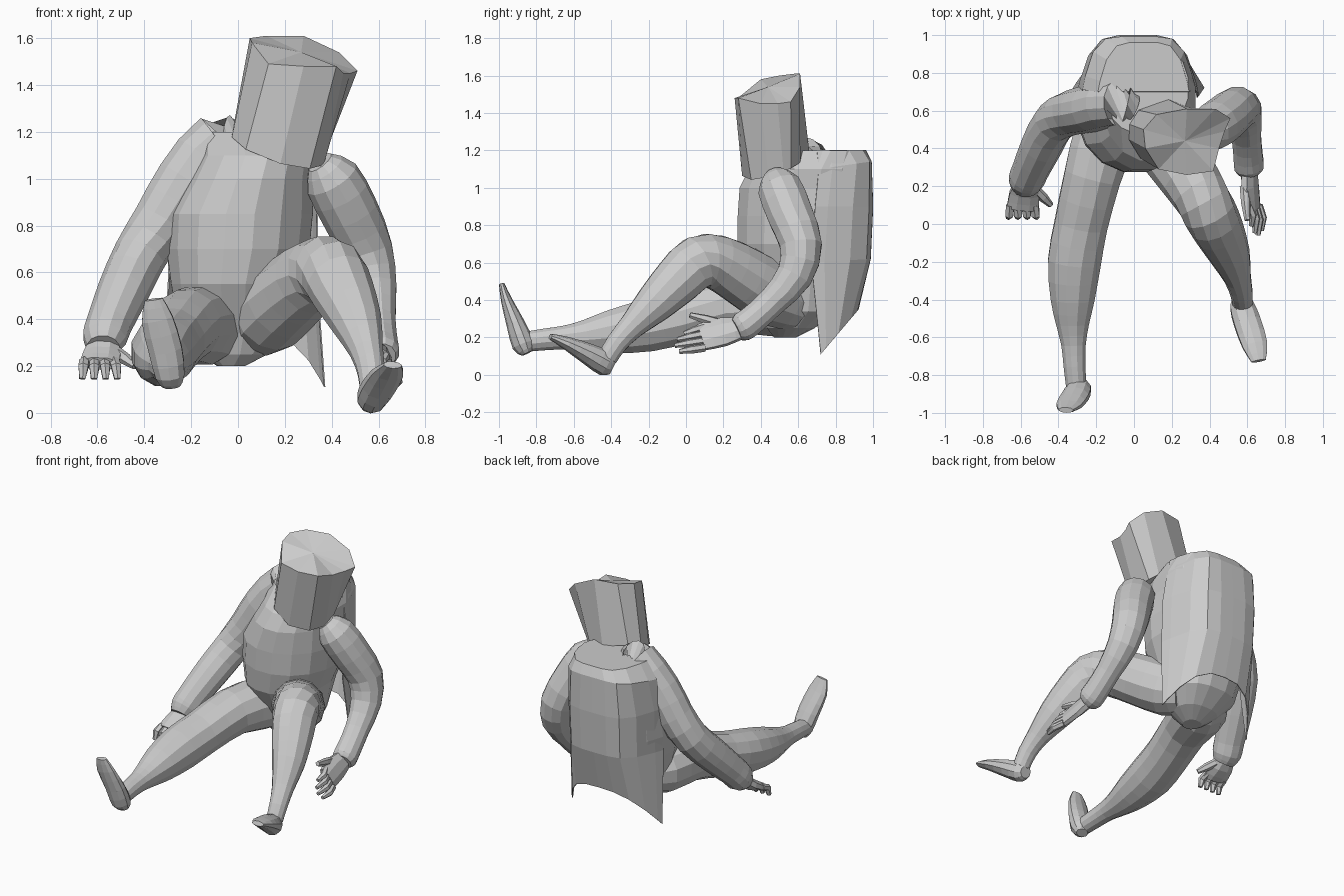
import bpy, bmesh, math
from mathutils import Vector


def make(name, verts, faces):
    me = bpy.data.meshes.new(name)
    me.from_pydata([tuple(v) for v in verts], [], faces)
    bm = bmesh.new()
    bm.from_mesh(me)
    bmesh.ops.recalc_face_normals(bm, faces=bm.faces)
    bm.to_mesh(me)
    bm.free()
    ob = bpy.data.objects.new(name, me)
    bpy.context.collection.objects.link(ob)
    return ob


def bridge(rows, n, top_cap=True):
    """Quads between successive closed rings plus end caps."""
    f = [(i * n + j, i * n + (j + 1) % n, (i + 1) * n + (j + 1) % n, (i + 1) * n + j)
         for i in range(rows - 1) for j in range(n)]
    f.append(tuple(range(n))[::-1])
    return f + [tuple(range((rows - 1) * n, rows * n))] if top_cap else f


def refine(r):
    """Insert a Catmull-Rom midpoint between rings."""
    out = []
    for i in range(len(r) - 1):
        p, q = r[max(i - 1, 0)], r[min(i + 2, len(r) - 1)]
        out += [r[i], tuple((9 * (b + c) - a - d) / 16 for a, b, c, d in zip(p, r[i], r[i + 1], q))]
    return out + [r[-1]]


def loft(name, rings, n=12, side=(1, 0, 0), axis=None, fine=True, box=1):
    """Rings are (x, y, z, half width along side, half depth); box < 1 squares the back."""
    if fine:
        rings = refine(rings)
    c = [Vector(r[:3]) for r in rings]
    verts = []
    for i, r in enumerate(rings):
        t = Vector(axis) if axis else (c[min(i + 1, len(c) - 1)] - c[max(i - 1, 0)]).normalized()
        s = Vector(side)
        s = (s - t * s.dot(t)).normalized()
        b = t.cross(s)
        for j in range(n):
            a = math.tau * (j + .5) / n
            p = box if math.sin(a) > 0 else 1
            ca, sa = (math.copysign(abs(v) ** p, v) for v in (math.cos(a), math.sin(a)))
            verts.append(c[i] + s * r[3] * ca + b * r[4] * sa)
    return make(name, verts, bridge(len(rings), n))


def limb(name, pts, n=12):
    return loft(name, [(*p, p[3]) for p in pts], n)


def finger(name, a, b, r=.018, lift=(0, 0, 0)):
    a, b = Vector(a), Vector(b)
    m = (a + b) / 2 + Vector(lift)
    loft(name, [(*a, r, r), (*m, r, r), (*b, r * .6, r * .6)], 6, (1, .2, .3), fine=False)


# Head: tapered, tilted block with an uneven top
top = [(.05, .5, 1.6), (.06, .4, 1.58), (.13, .29, 1.49), (.28, .26, 1.48), (.42, .28, 1.48),
       (.45, .4, 1.45), (.48, .49, 1.45), (.51, .56, 1.46), (.43, .61, 1.54), (.28, .61, 1.61),
       (.12, .58, 1.61)]
base = []
for x, y, z in top:
    a = math.atan2(y - .44, x - .27)
    bx, by = .17 + .2 * math.cos(a), .48 + .18 * math.sin(a)
    base.append((bx, by, 1.13 - .3 * (bx - .17) + .35 * (by - .48)))
n = len(top)
fan = [(n + j, n + (j + 1) % n, 2 * n) for j in range(n)]
make("head", base + top + [(.27, .44, 1.54)], bridge(2, n, False) + fan)

# Round torso with a slightly squared back
loft("torso", [(-.03, .53, .2, .06, .06), (-.02, .56, .25, .15, .13), (-.02, .6, .34, .23, .2),
               (-.02, .59, .55, .27, .3), (0, .6, .7, .31, .33), (.01, .61, .85, .315, .34),
               (.05, .62, 1, .27, .34), (.08, .64, 1.1, .25, .31), (.06, .71, 1.2, .23, .24)],
     16, axis=(0, 0, 1), fine=False, box=.8)

# Cape: (centre z, edge z, centre x, half width, edge y, back y, squareness)
rows = [(1.2, 1.2, .05, .24, .7, .96, 5), (1.14, 1.1, .025, .295, .71, .99, 6),
        (.9, .9, .02, .32, .69, .998, 5), (.62, .6, .02, .315, .67, .985, 5),
        (.35, .11, .025, .345, .72, .92, 3)]
N = 11
cv = []
for zc, ze, cx, rx, ye, yb, p in rows:
    for j in range(N):
        a = math.pi * j / (N - 1)
        t = -math.cos(a)
        k = abs(t) ** p
        cv.append((cx + rx * t, yb + (ye - yb) * k, zc + (ze - zc) * k))
cape = make("cape", cv, [(i * N + j, i * N + j + 1, (i + 1) * N + j + 1, (i + 1) * N + j)
                         for i in range(len(rows) - 1) for j in range(N - 1)] + [tuple(range(N))])
mod = cape.modifiers.new("thickness", 'SOLIDIFY')
mod.thickness = .006
mod.offset = 0

# Sleeved arms
limb("left_arm", [(-.01, .62, 1.16, .08), (-.09, .64, 1.165, .12), (-.23, .61, .99, .125),
                  (-.33, .59, .82, .12), (-.42, .54, .67, .115), (-.49, .41, .52, .11),
                  (-.55, .28, .38, .098), (-.57, .23, .32, .095), (-.575, .19, .28, .07)])
limb("right_arm", [(.35, .47, 1.07, .06), (.4, .5, 1, .12), (.48, .56, .85, .125),
                   (.55, .615, .69, .115), (.58, .58, .53, .1), (.595, .46, .39, .08),
                   (.605, .35, .29, .08), (.61, .3, .255, .08), (.615, .27, .24, .06)])

# Hands with fingers
loft("left_palm", [(-.57, .23, .31, .06, .045), (-.58, .16, .25, .085, .042), (-.59, .08, .21, .09, .03)], 8)
loft("right_palm", [(.61, .3, .25, .06, .04), (.615, .2, .23, .085, .038), (.63, .08, .2, .08, .03)],
     8, side=(-.45, 0, 1))
for i in range(4):
    finger("left_finger", (-.655 + .043 * i, .1, .22), (-.665 + .05 * i, .035, .145), .024, (0, -.02, .015))
    finger("right_finger", (.66 - .018 * i, .1, .145 + .037 * i),
           (.675 - .018 * i, -.02 - .04 * math.sin(i + .4), .125 + .032 * i), .022, (.015, 0, 0))
finger("left_thumb", (-.52, .18, .26), (-.44, .1, .2), .026)
finger("right_thumb", (.585, .2, .27), (.6, .02, .32), .026)

# Legs: left one stretched out, right one bent at the knee
limb("left_leg", [(-.1, .6, .37, .13), (-.15, .48, .37, .17), (-.22, .25, .375, .155), (-.28, 0, .31, .145),
                  (-.315, -.2, .265, .145), (-.325, -.4, .23, .12), (-.325, -.53, .21, .09),
                  (-.32, -.64, .2, .067), (-.315, -.75, .19, .06), (-.305, -.87, .175, .055)])
limb("right_leg", [(.07, .6, .36, .13), (.13, .48, .42, .17), (.24, .32, .52, .165), (.34, .17, .6, .15),
                   (.4, .06, .6, .145), (.45, -.04, .51, .135), (.51, -.17, .38, .108),
                   (.55, -.29, .26, .072), (.57, -.37, .17, .06), (.575, -.42, .09, .055)])

# Feet, heel to toe
loft("left_foot", [(-.285, -.85, .115, .04, .03), (-.29, -.87, .16, .065, .06), (-.31, -.91, .27, .075, .05),
                   (-.345, -.96, .4, .07, .03), (-.36, -.985, .485, .04, .015)], 10)
loft("right_foot", [(.565, -.39, .04, .04, .04), (.57, -.43, .06, .065, .068), (.6, -.52, .11, .075, .058),
                    (.64, -.64, .17, .07, .035), (.66, -.725, .205, .04, .016)], 10)
